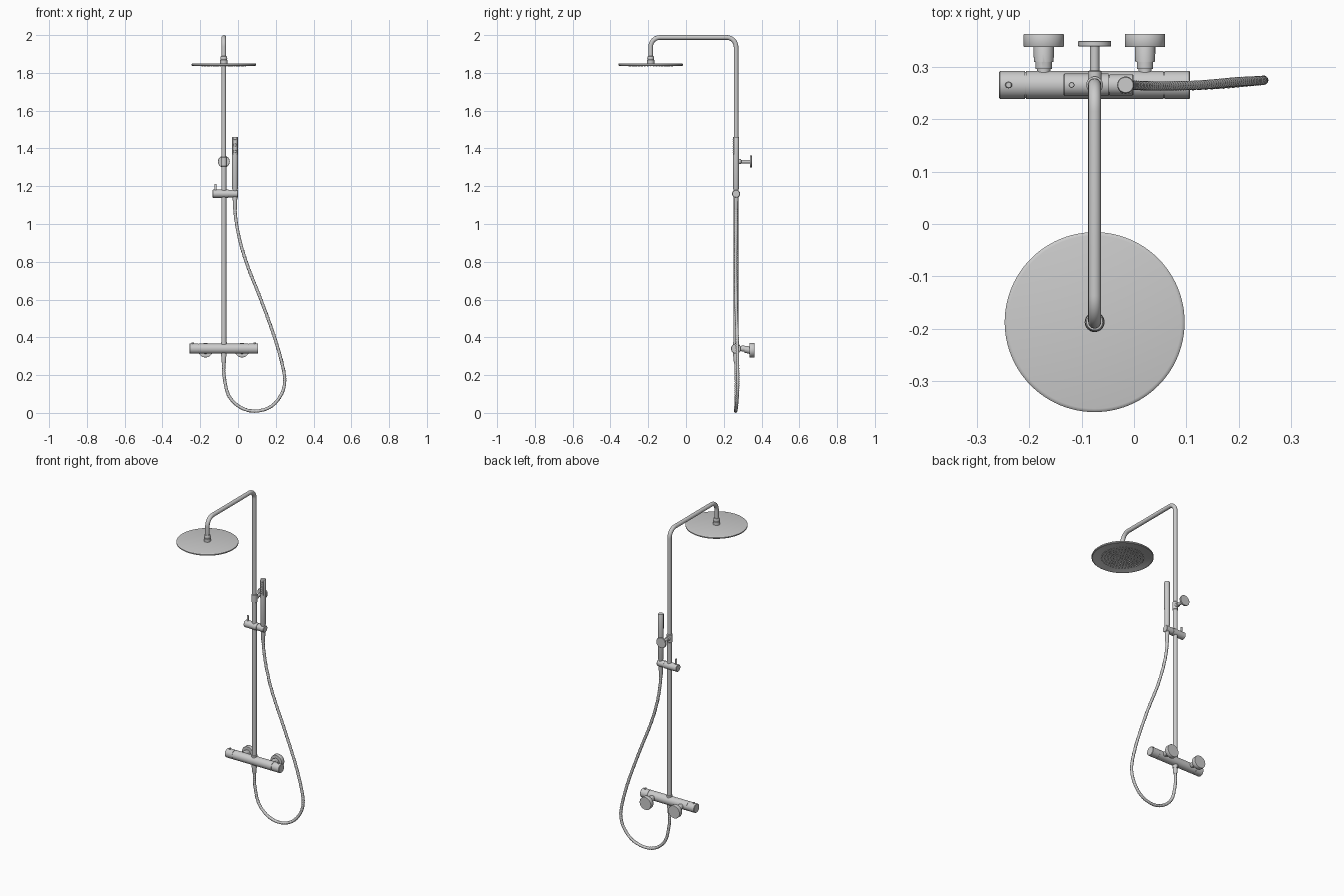
import bpy, bmesh
from math import pi, sin, cos, radians
from mathutils import Vector

if "Cube" in bpy.data.objects:
    bpy.data.objects.remove(bpy.data.objects["Cube"])

X, Y, Z = Vector((1, 0, 0)), Vector((0, 1, 0)), Vector((0, 0, 1))
PX, PY = -0.075, 0.265      # riser axis
HX, HY = -0.075, -0.187     # rain head axis
SX = -0.016                 # hand shower axis


def finish(name, bm, angle=35):
    bmesh.ops.recalc_face_normals(bm, faces=bm.faces)
    me = bpy.data.meshes.new(name)
    bm.to_mesh(me)
    bm.free()
    ob = bpy.data.objects.new(name, me)
    bpy.context.collection.objects.link(ob)
    bpy.ops.object.select_all(action='DESELECT')
    ob.select_set(True)
    bpy.context.view_layer.objects.active = ob
    bpy.ops.object.shade_smooth_by_angle(angle=radians(angle))
    return ob


def sweep(name, pts, radius, tangents, ref, seg=32, angle=35):
    """Sweep a circle along points; radius(i, a) gives the local radius."""
    bm = bmesh.new()
    rings = []
    for i, (p, t) in enumerate(zip(pts, tangents)):
        n = t.cross(ref).normalized()
        b = n.cross(t).normalized()
        ring = []
        for k in range(seg):
            a = 2 * pi * k / seg
            ring.append(bm.verts.new(p + (n * cos(a) + b * sin(a)) * radius(i, a)))
        rings.append(ring)
    for r0, r1 in zip(rings, rings[1:]):
        for k in range(seg):
            bm.faces.new((r0[k], r0[(k + 1) % seg], r1[(k + 1) % seg], r1[k]))
    bm.faces.new(rings[0])
    bm.faces.new(rings[-1])
    return finish(name, bm, angle)


def lathe(name, origin, axis, profile, seg=32, shift=None):
    """Turned part: profile of (distance along axis, radius)."""
    o = Vector(origin)
    pts = [o + axis * d for d, r in profile]
    if shift:
        pts = [p + Z * s for p, s in zip(pts, shift)]
    ref = X if axis is not X else Y
    return sweep(name, pts, lambda i, a: profile[i][1], [axis] * len(pts), ref, seg)


def tangents_of(pts):
    n = len(pts)
    return [(pts[min(i + 1, n - 1)] - pts[max(i - 1, 0)]).normalized() for i in range(n)]


def studs(name, places, axis, r0, r1, h, seg=8):
    """Many small nozzles in one mesh."""
    rot = Z.rotation_difference(axis).to_matrix().to_4x4()
    bm = bmesh.new()
    for p in places:
        rot.translation = Vector(p)
        bmesh.ops.create_cone(bm, cap_ends=True, segments=seg, radius1=r0, radius2=r1,
                              depth=h, matrix=rot)
    return finish(name, bm)


# Riser pipe and overhead arm with two rounded bends
R, TOP = 0.05, 1.9875
path = [Vector((PX, PY, 1.30))]
for i in range(13):
    a = i / 12 * pi / 2
    path.append(Vector((PX, PY - R + R * cos(a), TOP - R + R * sin(a))))
for i in range(13):
    a = pi / 2 + i / 12 * pi / 2
    path.append(Vector((PX, HY + R + R * cos(a), TOP - R + R * sin(a))))
path.append(Vector((PX, HY, 1.87)))
tans = tangents_of(path)
tans[0], tans[1], tans[-2], tans[-1] = Z, Z, -Z, -Z
tans[13] = tans[14] = -Y
sweep("overhead_arm", path, lambda i, a: 0.0122, tans, X)
lathe("lower_riser", (PX, PY, 0), Z, [(0.35, 0.0132), (1.322, 0.0132)])
lathe("riser_collar", (PX, PY, 0), Z,
      [(1.305, 0.0135), (1.307, 0.016), (1.352, 0.016), (1.355, 0.0125)])
lathe("riser_nut", (PX, PY, 0), Z, [(0.36, 0.016), (0.374, 0.016), (0.376, 0.0135)])

# Rain head: thin disc, ball joint sleeve and rings of nozzles
lathe("rain_head", (HX, HY, 0), Z,
      [(1.8395, 0.155), (1.8375, 0.158), (1.8375, 0.168), (1.840, 0.1715),
       (1.846, 0.1715), (1.8485, 0.169), (1.8495, 0.165)], 96)
lathe("head_joint", (HX, HY, 0), Z,
      [(1.848, 0.019), (1.868, 0.019), (1.870, 0.0175), (1.872, 0.0175), (1.874, 0.0185),
       (1.882, 0.0175), (1.888, 0.0155), (1.889, 0.0125)])
dots = [(HX, HY, 1.838)]
for ring in range(1, 8):
    n = 6 * ring
    dots += [(HX + 0.0165 * ring * cos(2 * pi * k / n),
              HY + 0.0165 * ring * sin(2 * pi * k / n), 1.838) for k in range(n)]
studs("rain_nozzles", dots, -Z, 0.0035, 0.0022, 0.006)

# Upper wall bracket
lathe("wall_bracket", (PX, PY, 1.33), Y,
      [(0.0, 0.013), (0.026, 0.013), (0.028, 0.009), (0.073, 0.009), (0.073, 0.030),
       (0.0745, 0.0315), (0.083, 0.0315), (0.084, 0.0305)])

# Thermostatic bar with a grooved handle at each end
RB = 0.0268
lathe("valve_bar", (0, PY, 0.34), X,
      [(-0.257, RB - 0.002), (-0.255, RB), (-0.208, RB), (-0.208, RB - 0.002),
       (-0.206, RB - 0.002), (-0.206, RB), (0.056, RB), (0.056, RB - 0.002),
       (0.058, RB - 0.002), (0.058, RB), (0.105, RB), (0.107, RB - 0.002)], 48)
for side, x in (("left", -0.239), ("right", 0.088)):
    lathe(side + "_handle_pin", (x, PY, 0.36), Z,
          [(0, 0.0065), (0.011, 0.0065), (0.0125, 0.005)], 16)

# Wall unions, slightly eccentric
for side, x in (("left", -0.172), ("right", 0.021)):
    lathe(side + "_wall_union", (x, 0, 0.34), Y,
          [(0.28, 0.0125), (0.295, 0.0125), (0.295, 0.0155), (0.309, 0.0155),
           (0.309, 0.0185), (0.324, 0.0195), (0.337, 0.0195), (0.337, 0.0375),
           (0.3385, 0.0385), (0.3605, 0.0385), (0.362, 0.0375)], 40,
          [0, 0, 0, 0, -0.003, -0.005, -0.008, -0.008, -0.008, -0.008, -0.008])

# Sliding holder with its locking pin
lathe("slider_holder", (0, PY, 1.16), X,
      [(-0.134, 0.0195), (-0.132, 0.0215), (-0.049, 0.0215), (-0.049, 0.018),
       (-0.047, 0.018), (-0.047, 0.020), (-0.003, 0.020), (-0.001, 0.0185)])
lathe("slider_pin", (-0.119, PY, 1.17), Z,
      [(0, 0.0055), (0.041, 0.0055), (0.0425, 0.0045)], 16)

# Hand shower: stick body, spray plate and nozzles
lathe("hand_shower", (SX, PY, 0), Z,
      [(1.125, 0.0105), (1.18, 0.0125), (1.188, 0.0155), (1.365, 0.016),
       (1.458, 0.016), (1.461, 0.0145)])
bm = bmesh.new()
bmesh.ops.create_cube(bm, size=1)
for v in bm.verts:
    v.co = Vector((SX + v.co.x * 0.022, PY - 0.0125 + v.co.y * 0.006, 1.412 + v.co.z * 0.086))
finish("spray_plate", bm)
studs("spray_nozzles", [(SX + c * 0.007, PY - 0.016, 1.378 + r * 0.0115)
                        for c in (-1, 0, 1) for r in range(7)], -Y, 0.0024, 0.0016, 0.003)

# Hose connectors
lathe("hose_outlet", (PX, PY, 0), Z,
      [(0.262, 0.0095), (0.272, 0.0125), (0.298, 0.0125), (0.298, 0.015), (0.325, 0.015)])
lathe("hose_cone", (SX, PY, 0), Z, [(1.075, 0.009), (1.085, 0.0105), (1.145, 0.0125)])

# Ribbed hose: smooth curve through a few points, with a spiral ridge
key = [Vector(p) for p in (
    (PX, PY, 0.36), (PX, PY, 0.27), (-0.073, 0.266, 0.19), (-0.048, 0.266, 0.09),
    (0.015, 0.264, 0.028), (0.095, 0.263, 0.0095), (0.175, 0.267, 0.034),
    (0.228, 0.272, 0.095), (0.247, 0.274, 0.165), (0.236, 0.273, 0.25),
    (0.195, 0.271, 0.395), (0.125, 0.265, 0.59), (0.050, 0.263, 0.78),
    (0.008, 0.264, 0.92), (-0.012, PY, 1.03), (SX, PY, 1.10), (SX, PY, 1.18))]
pts = []
for p0, p1, p2, p3 in zip(key, key[1:], key[2:], key[3:]):
    n = max(4, round((p2 - p1).length / 0.003))
    for i in range(n):
        t = i / n
        pts.append(0.5 * (2 * p1 + (p2 - p0) * t + (2 * p0 - 5 * p1 + 4 * p2 - p3) * t * t
                          + (3 * p1 - p0 - 3 * p2 + p3) * t ** 3))
sweep("hose", pts, lambda i, a: 0.0084 + 0.0007 * cos(a - i * pi / 2),
      tangents_of(pts), Y, 12, 60)
